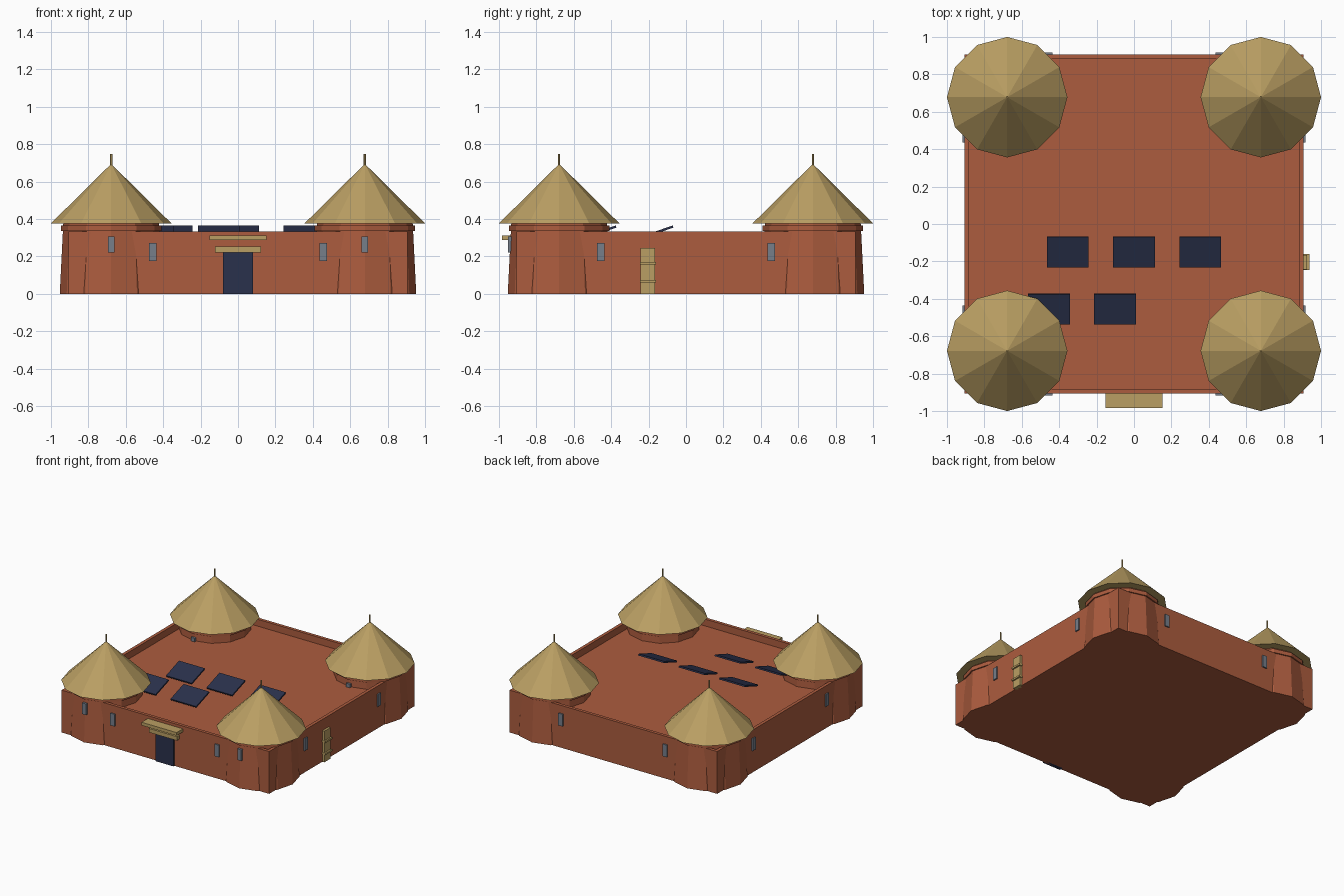
import bpy, bmesh, math
from mathutils import Matrix, Vector

if "Cube" in bpy.data.objects:
    bpy.data.objects.remove(bpy.data.objects["Cube"])


def material(name, r, g, b):
    m = bpy.data.materials.new(name)
    lin = [((c / 255 + 0.055) / 1.055) ** 2.4 for c in (r, g, b)]
    m.diffuse_color = (*lin, 1)
    m.use_nodes = True
    m.node_tree.nodes["Principled BSDF"].inputs["Base Color"].default_value = m.diffuse_color
    return m


CLAY = material("red_clay", 172, 92, 62)
THATCH = material("straw_tan", 186, 159, 99)
NAVY = material("dark_navy", 42, 49, 76)
GREY = material("slate_grey", 118, 126, 138)


def finish(bm, name, mat):
    bmesh.ops.recalc_face_normals(bm, faces=bm.faces)
    me = bpy.data.meshes.new(name)
    bm.to_mesh(me)
    bm.free()
    me.materials.append(mat)
    ob = bpy.data.objects.new(name, me)
    bpy.context.collection.objects.link(ob)
    return ob


def box(name, mat, lo, hi, tilt=0.0):
    lo, hi = Vector(lo), Vector(hi)
    bm = bmesh.new()
    bmesh.ops.create_cube(bm, size=1)
    mtx = (Matrix.Translation((lo + hi) / 2) @ Matrix.Rotation(tilt, 4, 'X')
           @ Matrix.Diagonal((*(hi - lo), 1)))
    bm.transform(mtx)
    return finish(bm, name, mat)


def frustum(name, mat, x, y, z0, z1, r0, r1, sides=12):
    # vertices fall on the axes, as in the twelve-sided towers
    bm = bmesh.new()
    rings = []
    for z, r in ((z0, r0), (z1, r1)):
        n = sides if r > 0 else 1
        rings.append([bm.verts.new((x + r * math.cos(2 * math.pi * i / sides),
                                    y + r * math.sin(2 * math.pi * i / sides), z))
                      for i in range(n)])
    low, top = rings
    bm.faces.new(low[::-1])
    for i in range(sides):
        j = (i + 1) % sides
        if r1 > 0:
            bm.faces.new((low[i], low[j], top[j], top[i]))
        else:
            bm.faces.new((low[i], low[j], top[0]))
    if r1 > 0:
        bm.faces.new(top)
    return finish(bm, name, mat)


# Walled block with a sunken flat roof inside the parapet
W, WALL_H, ROOF_Z = 0.907, 0.334, 0.28
bm = bmesh.new()
bmesh.ops.create_cube(bm, size=1)
bm.transform(Matrix.Translation((0, 0, WALL_H / 2)) @ Matrix.Diagonal((2 * W, 2 * W, WALL_H, 1)))
top = max(bm.faces, key=lambda f: f.calc_center_median().z)
bmesh.ops.inset_region(bm, faces=[top], thickness=0.036)
ext = bmesh.ops.extrude_face_region(bm, geom=[top])
floor = [v for v in ext["geom"] if isinstance(v, bmesh.types.BMVert)]
bmesh.ops.translate(bm, verts=floor, vec=(0, 0, ROOF_Z - WALL_H))
if top.is_valid:
    bmesh.ops.delete(bm, geom=[top], context='FACES_ONLY')
finish(bm, "walls_and_roof", CLAY)

# Corner towers with collar, thatched cone, finial pole and a front slit
T = 0.678
for sx in (-1, 1):
    for sy in (-1, 1):
        x, y = sx * T, sy * T
        frustum("tower", CLAY, x, y, 0, 0.38, 0.275, 0.256)
        frustum("tower_collar", CLAY, x, y, 0.335, 0.366, 0.268, 0.268)
        frustum("thatched_roof", THATCH, x, y, 0.377, 0.695, 0.322, 0)
        frustum("roof_pole", THATCH, x, y, 0.66, 0.748, 0.006, 0.006, 6)
        box("tower_slit", GREY, (x - 0.017, y - 0.275, 0.22), (x + 0.017, y - 0.245, 0.308))

# Slit windows, two on each wall
for s in (-1, 1):
    for p in (-0.456, 0.456):
        a, b = sorted((s * (W - 0.02), s * (W + 0.01)))
        box("wall_slit_y", GREY, (p - 0.019, a, 0.176), (p + 0.019, b, 0.272))
        box("wall_slit_x", GREY, (a, p - 0.019, 0.176), (b, p + 0.019, 0.272))

# Front door, lintel and canopy
box("front_door", NAVY, (-0.079, -W - 0.012, 0), (0.079, -W + 0.02, 0.222))
box("door_lintel", THATCH, (-0.122, -W - 0.03, 0.222), (0.122, -W + 0.02, 0.253))
box("door_canopy", THATCH, (-0.153, -0.985, 0.287), (0.153, -W + 0.02, 0.312))

# Plank ladder on the right wall
box("ladder_board", THATCH, (W - 0.02, -0.243, 0), (W + 0.018, -0.167, 0.246))
for z in (0.068, 0.164):
    box("ladder_rung", THATCH, (W, -0.245, z - 0.007), (W + 0.03, -0.16, z + 0.007))

# Tilted solar panels, three in the back row and two in front
for y, xs in ((-0.15, (-0.354, 0, 0.354)), (-0.455, (-0.455, -0.101))):
    for x in xs:
        box("solar_panel", NAVY, (x - 0.112, y - 0.086, 0.326), (x + 0.112, y + 0.086, 0.338),
            math.radians(19))
